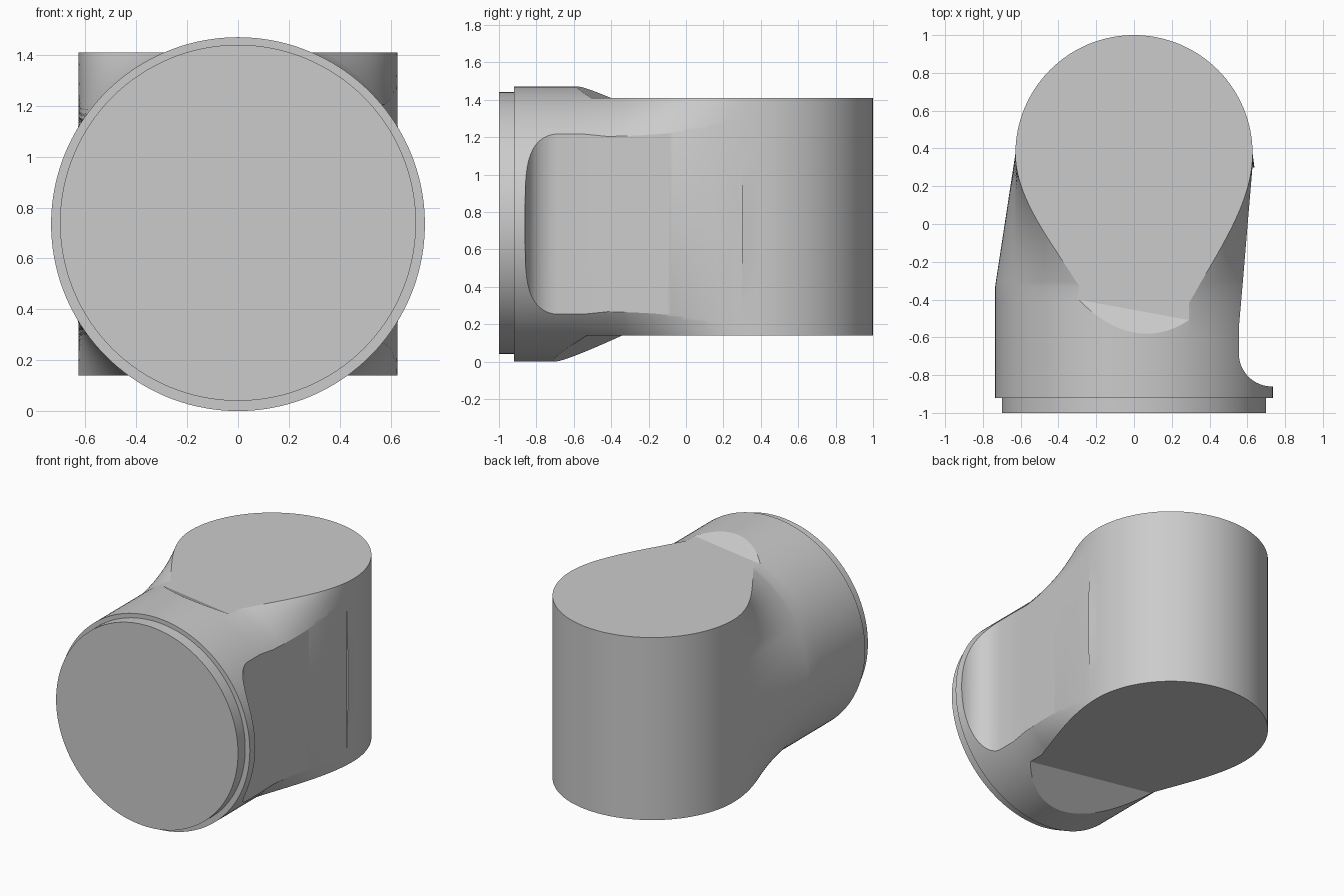
import bpy, bmesh, math

if "Cube" in bpy.data.objects:
    bpy.data.objects.remove(bpy.data.objects["Cube"])

grey = bpy.data.materials.new("plain grey")
grey.use_nodes = True
grey.diffuse_color = (0.6, 0.6, 0.6, 1)
grey.node_tree.nodes["Principled BSDF"].inputs["Base Color"].default_value = (0.6, 0.6, 0.6, 1)

R, ZC = 0.735, 0.735          # horizontal drum radius and axis height
POST_R, POST_Y = 0.628, 0.372  # upright post radius and centre
FLAT_TOP, FLAT_BOTTOM = 1.41, 0.14


def loft(name, rings):
    """Skin a list of equal closed rings and cap both ends."""
    bm = bmesh.new()
    loops = [[bm.verts.new(p) for p in ring] for ring in rings]
    n = len(loops[0])
    for a, b in zip(loops, loops[1:]):
        for i in range(n):
            j = (i + 1) % n
            bm.faces.new((a[i], a[j], b[j], b[i]))
    bm.faces.new(loops[0][::-1])
    bm.faces.new(loops[-1])
    bmesh.ops.recalc_face_normals(bm, faces=bm.faces)
    mesh = bpy.data.meshes.new(name)
    bm.to_mesh(mesh)
    bm.free()
    mesh.materials.append(grey)
    obj = bpy.data.objects.new(name, mesh)
    bpy.context.collection.objects.link(obj)
    return obj


def half_width(y, w, start):
    """Half width at depth y: drum, then blend, then round post."""
    if y <= start:
        return w
    if y >= POST_Y:
        return max(math.sqrt(max(POST_R ** 2 - (y - POST_Y) ** 2, 0)), 0.001)
    t = (y - start) / (POST_Y - start)
    if w < POST_R:
        t = 0.65 * (1 - (1 - t) ** 2) + 0.35 * t * t * (3 - 2 * t)
    return w + (POST_R - w) * t


def smooth(obj):
    bpy.ops.object.select_all(action='DESELECT')
    bpy.context.view_layer.objects.active = obj
    obj.select_set(True)
    bpy.ops.object.shade_smooth_by_angle(angle=math.radians(20))


# Body: drum flowing back into the upright post
STEPS, BLEND = 72, 32
angles = [math.radians(-89.8 + 179.6 * i / STEPS) for i in range(STEPS + 1)]
depths = [-0.92, -0.6, -0.42]
depths += [-0.33 + (POST_Y + 0.33) * i / BLEND for i in range(BLEND)]
depths += [POST_Y + POST_R * math.sin(math.pi / 2 * i / BLEND) for i in range(BLEND + 1)]
rings = []
for y in depths:
    right = [(half_width(y, R * math.cos(a), -0.42), y, ZC + R * math.sin(a)) for a in angles]
    left = [(-half_width(y, R * math.cos(a), -0.33), y, ZC + R * math.sin(a)) for a in angles]
    rings.append(right + left[::-1])
body = loft("body", rings)

# Slanted flats above and below
top_rings, bottom_rings = [], []
for x in (-1, 1):
    y = -0.455 - 0.183 * x
    top_rings.append([(x, y, FLAT_TOP), (x, y - 0.24, FLAT_TOP + 0.12),
                      (x, 2, FLAT_TOP + 0.12), (x, 2, FLAT_TOP)])
    y = -0.435 - 0.22 * x
    bottom_rings.append([(x, y, FLAT_BOTTOM), (x, y - 0.53, FLAT_BOTTOM - 0.28),
                         (x, 2, FLAT_BOTTOM - 0.28), (x, 2, FLAT_BOTTOM)])

# Side relief with a rounded shoulder behind the flange
SHOULDER = 0.175
profile = [(0.9, -0.86)]
for i in range(17):
    a = math.pi / 2 * i / 16
    profile.append((0.73 - SHOULDER * math.sin(a), -0.685 - SHOULDER * math.cos(a)))
profile += [(0.555, -0.55), (0.575, -0.32), (0.627, 0.3), (0.9, 0.3)]
side_rings = [[(x, y, z) for x, y in profile] for z in (-0.3, 1.8)]

for name, cut_rings in (("top_cutter", top_rings), ("bottom_cutter", bottom_rings),
                        ("side_cutter", side_rings)):
    cutter = loft(name, cut_rings)
    cutter.hide_render = True
    mod = body.modifiers.new(name, 'BOOLEAN')
    mod.operation = 'DIFFERENCE'
    mod.solver = 'EXACT'
    mod.object = cutter
    bpy.context.view_layer.objects.active = body
    bpy.ops.object.modifier_apply(modifier=name)
    bpy.data.objects.remove(cutter)
smooth(body)

# Front disc, slightly smaller than the drum
turns = [2 * math.pi * i / 128 for i in range(128)]
disc = loft("front_disc", [[(0.7 * math.cos(a), y, ZC + 0.005 + 0.7 * math.sin(a)) for a in turns]
                           for y in (-1, -0.92)])
smooth(disc)
